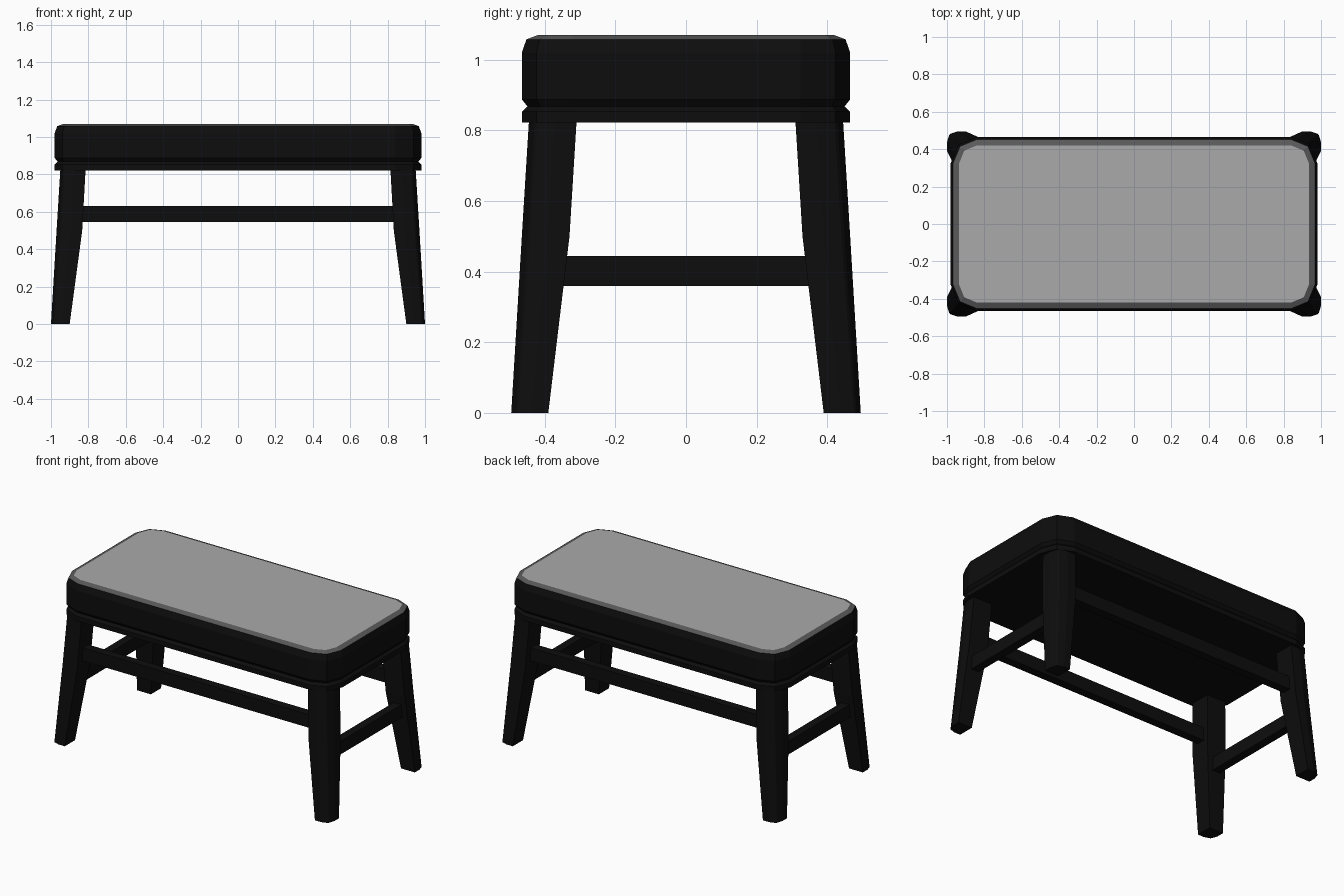
import bpy, bmesh, math

if "Cube" in bpy.data.objects:
    bpy.data.objects.remove(bpy.data.objects["Cube"])


def material(name, v):
    m = bpy.data.materials.new(name)
    m.diffuse_color = (v, v, v, 1)
    m.use_nodes = True
    m.node_tree.nodes["Principled BSDF"].inputs["Base Color"].default_value = m.diffuse_color
    return m


black = material("black", 0.004)
edge_grey = material("edge_grey", 0.1)
top_grey = material("top_grey", 0.4)


def rounded_ring(inset, z, hx=0.98, hy=0.465, radius=0.14, steps=2):
    """Rounded rectangle with faceted corners."""
    cx, cy, r = hx - radius, hy - radius, radius - inset
    ring = []
    for k, (sx, sy) in enumerate([(1, 1), (-1, 1), (-1, -1), (1, -1)]):
        for i in range(steps + 1):
            a = (k + i / steps) * math.pi / 2
            ring.append((sx * cx + r * math.cos(a), sy * cy + r * math.sin(a), z))
    return ring


def loft(name, rings, mats=(black,)):
    """Skin a stack of equal-sized rings and cap both ends."""
    bm = bmesh.new()
    rows = [[bm.verts.new(p) for p in ring] for ring in rings]
    n = len(rows[0])
    for a, b in zip(rows, rows[1:]):
        for i in range(n):
            j = (i + 1) % n
            bm.faces.new((a[i], a[j], b[j], b[i]))
    bm.faces.new(rows[0][::-1])
    bm.faces.new(rows[-1])
    bmesh.ops.recalc_face_normals(bm, faces=bm.faces)
    mesh = bpy.data.meshes.new(name)
    bm.to_mesh(mesh)
    bm.free()
    for m in mats:
        mesh.materials.append(m)
    obj = bpy.data.objects.new(name, mesh)
    bpy.context.collection.objects.link(obj)
    return obj


def mirror(obj, x, y):
    m = obj.modifiers.new("mirror", "MIRROR")
    m.use_axis = (x, y, False)
    m.use_clip = False
    m.use_mirror_merge = False


def box(name, x0, x1, y0, y1, z0, z1):
    return loft(name, [[(x0, y0, z), (x1, y0, z), (x1, y1, z), (x0, y1, z)] for z in (z0, z1)])


# seat cushion with bevelled rim and pale top
cushion = loft("cushion", [rounded_ring(i, z) for i, z in
               [(0.016, 0.868), (0, 0.888), (0, 1.02), (0.013, 1.058), (0.045, 1.07)]],
               (black, edge_grey, top_grey))
for f in cushion.data.polygons:
    if f.center.z > 1.069:
        f.material_index = 2
    elif f.center.z > 1.058:
        f.material_index = 1

# seat board with a groove under the cushion
loft("seat_board", [rounded_ring(i, z) for i, z in
                    [(0, 0.822), (0, 0.853), (0.016, 0.868)]])

# splayed, tapered legs: square inside corner, rounded outside corner
section = [(0, 0), (1, 0), (1, 0.45), (0.88, 0.82), (0.82, 0.88), (0.45, 1), (0, 1)]
levels = [(0, 0.90, 1.0, 0.39, 0.495),
          (0.5, 0.833, 0.97, 0.33, 0.465),
          (0.825, 0.815, 0.95, 0.31, 0.445)]
leg = loft("legs", [[(x0 + u * (x1 - x0), y0 + v * (y1 - y0), z) for u, v in section]
                    for z, x0, x1, y0, y1 in levels])
mirror(leg, True, True)

# long rails front and back, lower rails at the sides
mirror(box("long_rails", -0.86, 0.86, 0.36, 0.415, 0.545, 0.63), False, True)
mirror(box("side_rails", 0.885, 0.94, -0.37, 0.37, 0.36, 0.445), True, False)
